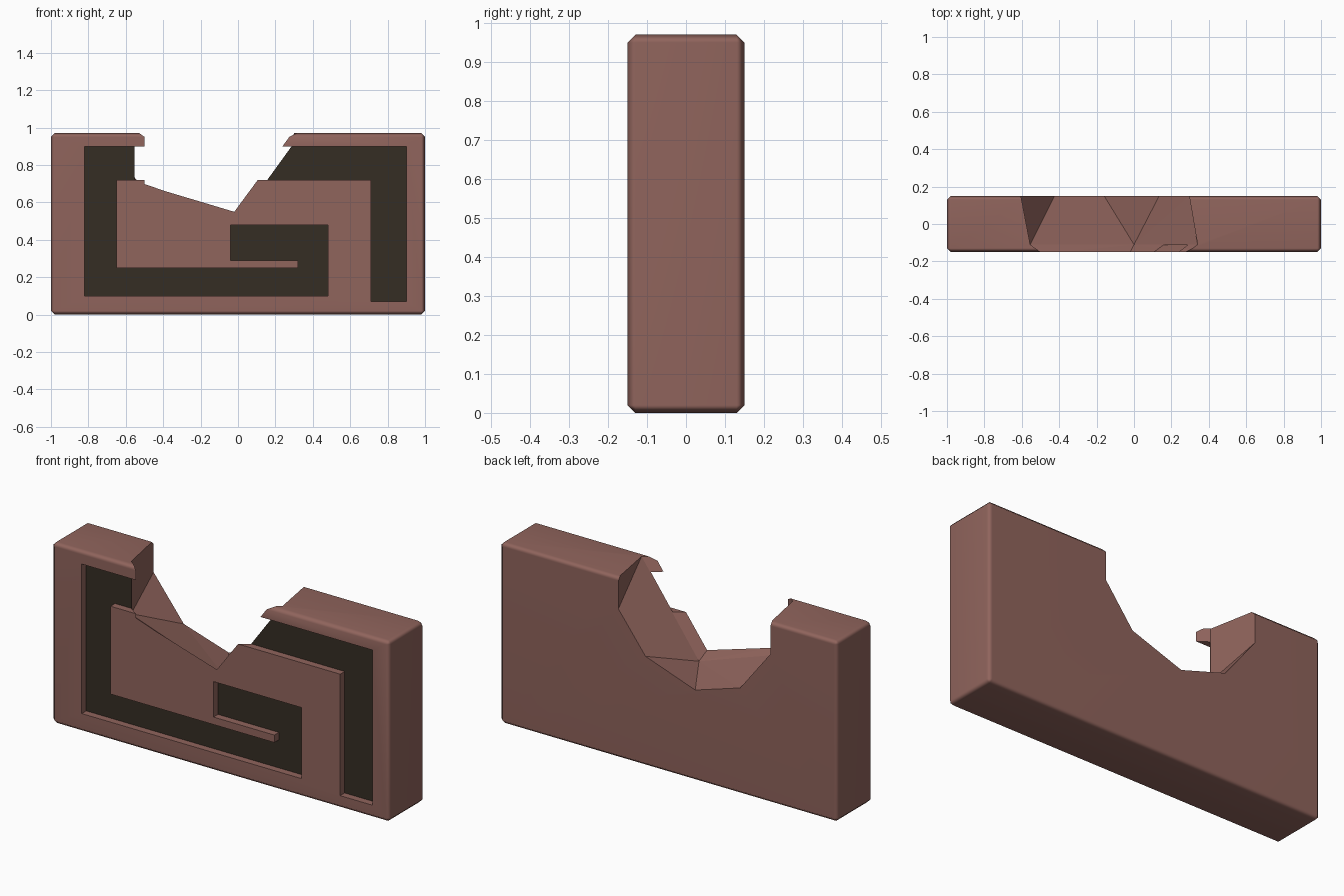
import bpy, bmesh

if "Cube" in bpy.data.objects:
    bpy.data.objects.remove(bpy.data.objects["Cube"])


def material(name, rgb):
    m = bpy.data.materials.new(name)
    m.diffuse_color = (*rgb, 1.0)
    m.use_nodes = True
    m.node_tree.nodes["Principled BSDF"].inputs["Base Color"].default_value = m.diffuse_color
    return m


brown = material("red_brown_stone", (0.28, 0.128, 0.108))
dark = material("dark_groove", (0.036, 0.026, 0.017))
FLOOR_Y = -0.112


def finish(name, bm):
    bmesh.ops.recalc_face_normals(bm, faces=bm.faces[:])
    me = bpy.data.meshes.new(name)
    bm.to_mesh(me)
    bm.free()
    ob = bpy.data.objects.new(name, me)
    bpy.context.collection.objects.link(ob)
    me.materials.append(brown)
    return ob


def loft(name, rings):
    """Closed solid through rings of (x, z) points, each at its own y."""
    bm = bmesh.new()
    vs = [[bm.verts.new((x, y, z)) for x, z in pts] for y, pts in rings]
    n = len(vs[0])
    for a, b in zip(vs, vs[1:]):
        for i in range(n):
            j = (i + 1) % n
            bm.faces.new((a[i], a[j], b[j], b[i]))
    bm.faces.new(vs[0])
    bm.faces.new(vs[-1][::-1])
    bmesh.ops.remove_doubles(bm, verts=bm.verts[:], dist=1e-4)
    bmesh.ops.triangulate(bm, faces=bm.faces[:])
    return finish(name, bm)


def cut(ob, cutter):
    cutter.hide_render = True
    mod = ob.modifiers.new("cut", 'BOOLEAN')
    mod.operation = 'DIFFERENCE'
    mod.solver = 'EXACT'
    mod.object = cutter
    bpy.context.view_layer.objects.active = ob
    bpy.ops.object.modifier_apply(modifier=mod.name)
    bpy.data.objects.remove(cutter)


# chamfered stone block
bm = bmesh.new()
bmesh.ops.create_cube(bm, size=1)
for v in bm.verts:
    v.co.x *= 2.0
    v.co.y *= 0.30
    v.co.z = (v.co.z + 0.5) * 0.97
bmesh.ops.bevel(bm, geom=bm.edges[:], offset=0.02, segments=1, affect='EDGES')
for f in bm.faces:
    f.smooth = True
block = finish("broken_wall_block", bm)

# meander groove in the front face
key = [(-.82, .90), (.90, .90), (.90, .07), (.71, .07), (.71, .72), (-.65, .72),
       (-.65, .25), (.32, .25), (.32, .29), (-.04, .29), (-.04, .48), (.48, .48),
       (.48, .10), (-.82, .10)]
cut(block, loft("groove_cutter", [(-0.2, key), (FLOOR_Y, key)]))

# faceted break through the top: back, middle and front outlines
back = [(-.605, 1.1), (-.605, .80), (-.425, .57), (-.16, .488), (.135, .59),
        (.295, .80), (.295, 1.1)]
mid = [(-.555, 1.1), (-.555, .69), (-.555, .69), (0, .50), (0, .50),
       (.34, .97), (.434, 1.1)]
front = [(-.486, 1.1), (-.486, .70), (-.486, .70), (-.025, .562), (-.025, .562),
         (.276, .97), (.372, 1.1)]
cut(block, loft("break_cutter", [(.151, back), (-.11, mid), (-.16, front)]))

# groove floor is dark; crease the sharp edges
for p in block.data.polygons:
    on_floor = abs(p.center.y - FLOOR_Y) < 0.001 and p.normal.y < -0.99
    p.material_index = 1 if on_floor else 0
if len(block.data.materials) < 2:
    block.data.materials.append(dark)
else:
    block.data.materials[1] = dark
for p in block.data.polygons:
    on_floor = abs(p.center.y - FLOOR_Y) < 0.001 and p.normal.y < -0.99
    p.material_index = 1 if on_floor else 0
wn = block.modifiers.new("even_shading", 'WEIGHTED_NORMAL')
wn.keep_sharp = True
